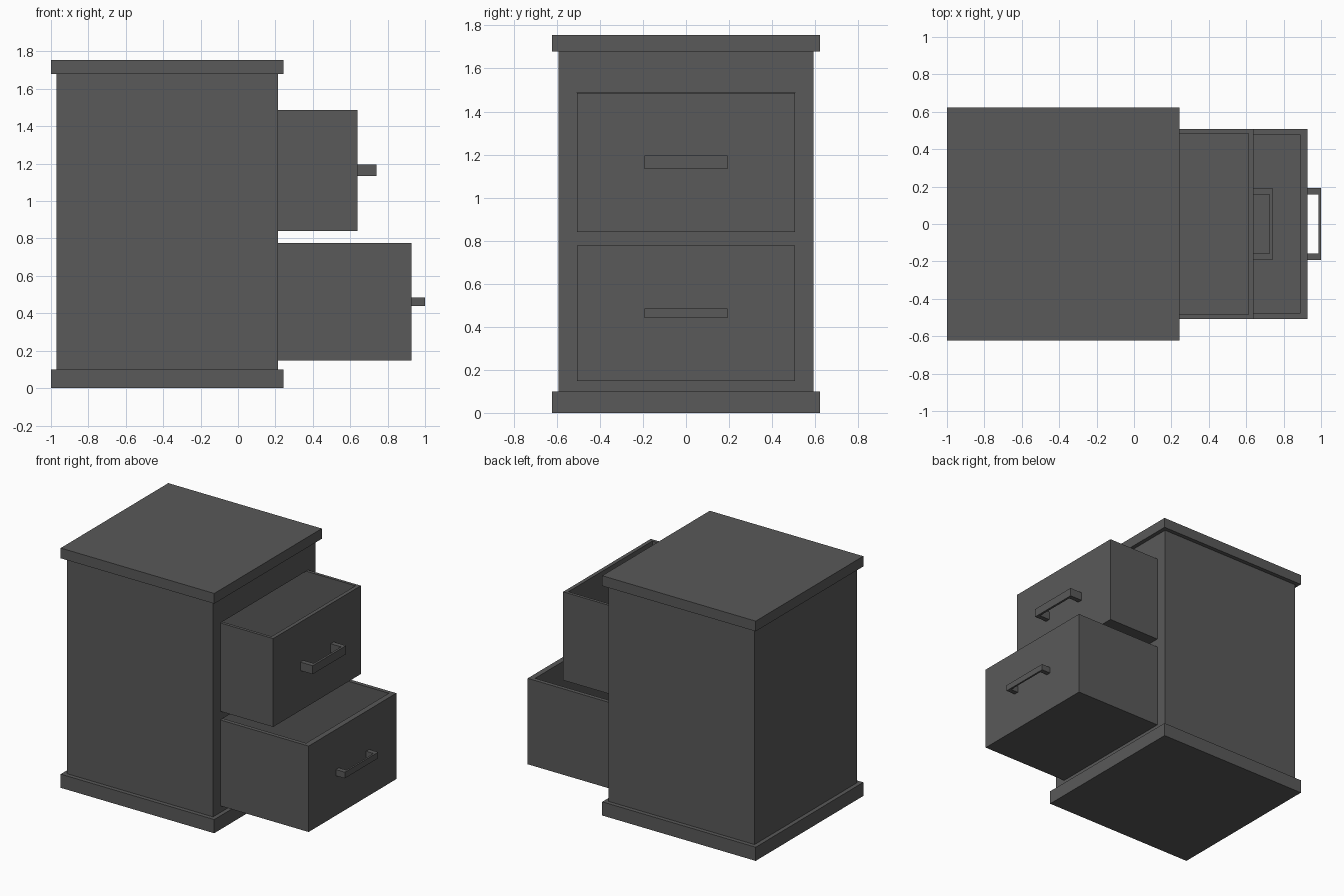
import bpy, bmesh

if "Cube" in bpy.data.objects:
    bpy.data.objects.remove(bpy.data.objects["Cube"])

# Dark charcoal finish
charcoal = bpy.data.materials.new("charcoal")
charcoal.diffuse_color = (0.1, 0.1, 0.1, 1)
charcoal.use_nodes = True
charcoal.node_tree.nodes["Principled BSDF"].inputs["Base Color"].default_value = charcoal.diffuse_color


def prism(name, outline, z0, z1):
    """Extrude a plan outline (x, y) from z0 up to z1."""
    bm = bmesh.new()
    face = bm.faces.new([bm.verts.new((x, y, z0)) for x, y in outline])
    top = bmesh.ops.extrude_face_region(bm, geom=[face])["geom"]
    verts = [v for v in top if isinstance(v, bmesh.types.BMVert)]
    bmesh.ops.translate(bm, verts=verts, vec=(0, 0, z1 - z0))
    bmesh.ops.recalc_face_normals(bm, faces=bm.faces)
    mesh = bpy.data.meshes.new(name)
    bm.to_mesh(mesh)
    bm.free()
    mesh.materials.append(charcoal)
    obj = bpy.data.objects.new(name, mesh)
    bpy.context.collection.objects.link(obj)
    return obj


def box(name, x0, x1, half_y, z0, z1):
    return prism(name, [(x0, -half_y), (x1, -half_y), (x1, half_y), (x0, half_y)], z0, z1)


def carve(obj, cutter):
    """Cut one box out of another and discard the cutter."""
    cutter.hide_render = True
    mod = obj.modifiers.new("cavity", 'BOOLEAN')
    mod.operation = 'DIFFERENCE'
    mod.solver = 'EXACT'
    mod.object = cutter
    bpy.context.view_layer.objects.active = obj
    bpy.ops.object.modifier_apply(modifier=mod.name)
    bpy.data.objects.remove(cutter)


# Plinth, top board and carcass
box("plinth", -1.0, 0.243, 0.622, 0, 0.10)
box("top_board", -1.0, 0.243, 0.622, 1.68, 1.755)
carcass = box("carcass", -0.97, 0.213, 0.592, 0.10, 1.68)

# Drawers: name, front x, z range, side wall, front wall, handle reach, bar, handle z range
DRAWERS = [
    ("upper", 0.64, 0.84, 1.487, 0.022, 0.028, 0.10, 0.016, 1.133, 1.195),
    ("lower", 0.927, 0.148, 0.777, 0.029, 0.04, 0.073, 0.013, 0.44, 0.485),
]
HALF, BACK, GAP = 0.507, -0.92, 0.0005

for name, front, z0, z1, side, wall, reach, bar, h0, h1 in DRAWERS:
    # Slot in the carcass
    carve(carcass, box("slot", -0.93, 0.4, HALF + GAP, z0 - GAP, z1 + GAP))

    # Open-topped drawer
    drawer = box(name + "_drawer", BACK, front, HALF, z0, z1)
    carve(drawer, box("hollow", BACK + wall, front - wall, HALF - side, z0 + wall, z1 + 0.2))

    # U-shaped pull handle
    tip, out, inn = front + reach, 0.193, 0.158
    prism(name + "_handle", [
        (front, -out), (tip, -out), (tip, out), (front, out),
        (front, inn), (tip - bar, inn), (tip - bar, -inn), (front, -inn)], h0, h1)
